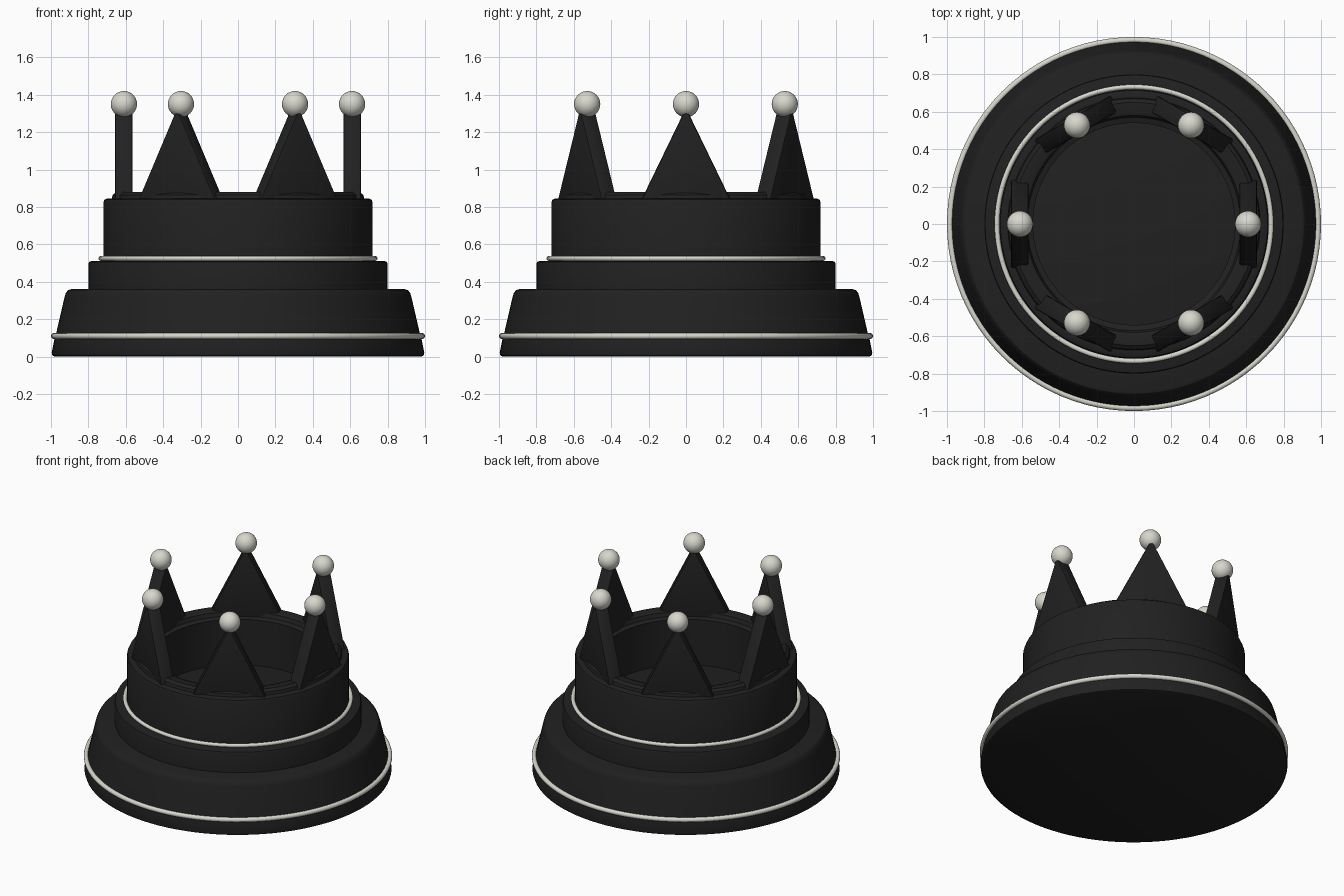
import bpy, bmesh, math
from mathutils import Matrix, Vector

default = bpy.data.objects.get("Cube")
if default:
    bpy.data.objects.remove(default, do_unlink=True)


def material(name, color):
    mat = bpy.data.materials.new(name)
    mat.use_nodes = True
    mat.diffuse_color = color
    bsdf = mat.node_tree.nodes["Principled BSDF"]
    bsdf.inputs["Base Color"].default_value = color
    bsdf.inputs["Roughness"].default_value = 0.6
    return mat


black = material("matte_black", (0.015, 0.015, 0.015, 1))
ivory = material("ivory", (0.68, 0.68, 0.61, 1))


def finish(obj, name, mat, angle=30):
    obj.name = obj.data.name = name
    obj.data.materials.append(mat)
    bpy.ops.object.select_all(action='DESELECT')
    obj.select_set(True)
    bpy.context.view_layer.objects.active = obj
    bpy.ops.object.shade_smooth_by_angle(angle=math.radians(angle))
    return obj


def from_bmesh(bm, name, mat, angle=30):
    bmesh.ops.recalc_face_normals(bm, faces=bm.faces)
    mesh = bpy.data.meshes.new(name)
    bm.to_mesh(mesh)
    bm.free()
    obj = bpy.data.objects.new(name, mesh)
    bpy.context.collection.objects.link(obj)
    return finish(obj, name, mat, angle)


def lathe(name, profile, mat, steps=96):
    """Spin an (r, z) profile about z."""
    bm = bmesh.new()
    verts = [bm.verts.new((r, 0, z)) for r, z in profile]
    edges = [bm.edges.new(pair) for pair in zip(verts, verts[1:])]
    bmesh.ops.spin(bm, geom=verts + edges, cent=(0, 0, 0), axis=(0, 0, 1),
                   angle=math.tau, steps=steps, use_duplicate=False)
    bmesh.ops.remove_doubles(bm, verts=bm.verts, dist=0.0005)
    return from_bmesh(bm, name, mat)


def trim_ring(name, radius, z, thickness):
    bpy.ops.mesh.primitive_torus_add(location=(0, 0, z), major_radius=radius,
                                     minor_radius=thickness,
                                     major_segments=96, minor_segments=12)
    finish(bpy.context.object, name, ivory, 60)


# Stepped base
lathe("foot", [(0, 0), (0.98, 0), (0.992, 0.006), (0.996, 0.02),
               (0.98, 0.1), (0, 0.1)], black)
lathe("lower_tier", [(0, 0.09), (0.98, 0.09), (0.927, 0.32), (0.92, 0.342),
                     (0.907, 0.356), (0.89, 0.361), (0, 0.361)], black)
lathe("middle_tier", [(0, 0.35), (0.8, 0.35), (0.8, 0.495), (0.796, 0.506),
                      (0.785, 0.51), (0, 0.51)], black)

# Hollow crown wall with a raised, rounded rim
lathe("crown_wall", [(0.54, 0.505), (0.72, 0.505), (0.72, 0.825),
                     (0.714, 0.839), (0.70, 0.845), (0.675, 0.845),
                     (0.67, 0.865), (0.65, 0.88), (0.60, 0.88),
                     (0.58, 0.872), (0.57, 0.845), (0.54, 0.835),
                     (0.54, 0.505)], black)

# Pale trim rings
trim_ring("lower_trim", 0.984, 0.11, 0.016)
trim_ring("upper_trim", 0.733, 0.525, 0.013)

# Six triangular points, each tipped with a ball
RADIUS = 0.61
for i in range(6):
    turn = Matrix.Rotation(i * math.tau / 6, 4, 'Z')
    bm = bmesh.new()
    outline = [(-0.24, 0.835), (0.24, 0.835), (0, 1.33)]
    face = bm.faces.new([bm.verts.new((RADIUS - 0.047, y, z)) for y, z in outline])
    side = bmesh.ops.extrude_face_region(bm, geom=[face])["geom"]
    bmesh.ops.translate(bm, vec=(0.094, 0, 0),
                        verts=[v for v in side if isinstance(v, bmesh.types.BMVert)])
    bmesh.ops.recalc_face_normals(bm, faces=bm.faces)
    bmesh.ops.bevel(bm, geom=bm.edges[:], offset=0.01, segments=2,
                    affect='EDGES', profile=0.5)
    bm.transform(turn)
    from_bmesh(bm, f"crown_point_{i + 1}", black)

    bpy.ops.mesh.primitive_uv_sphere_add(segments=32, ring_count=16, radius=0.07,
                                         location=turn @ Vector((RADIUS, 0, 1.35)))
    finish(bpy.context.object, f"tip_ball_{i + 1}", ivory, 60)
